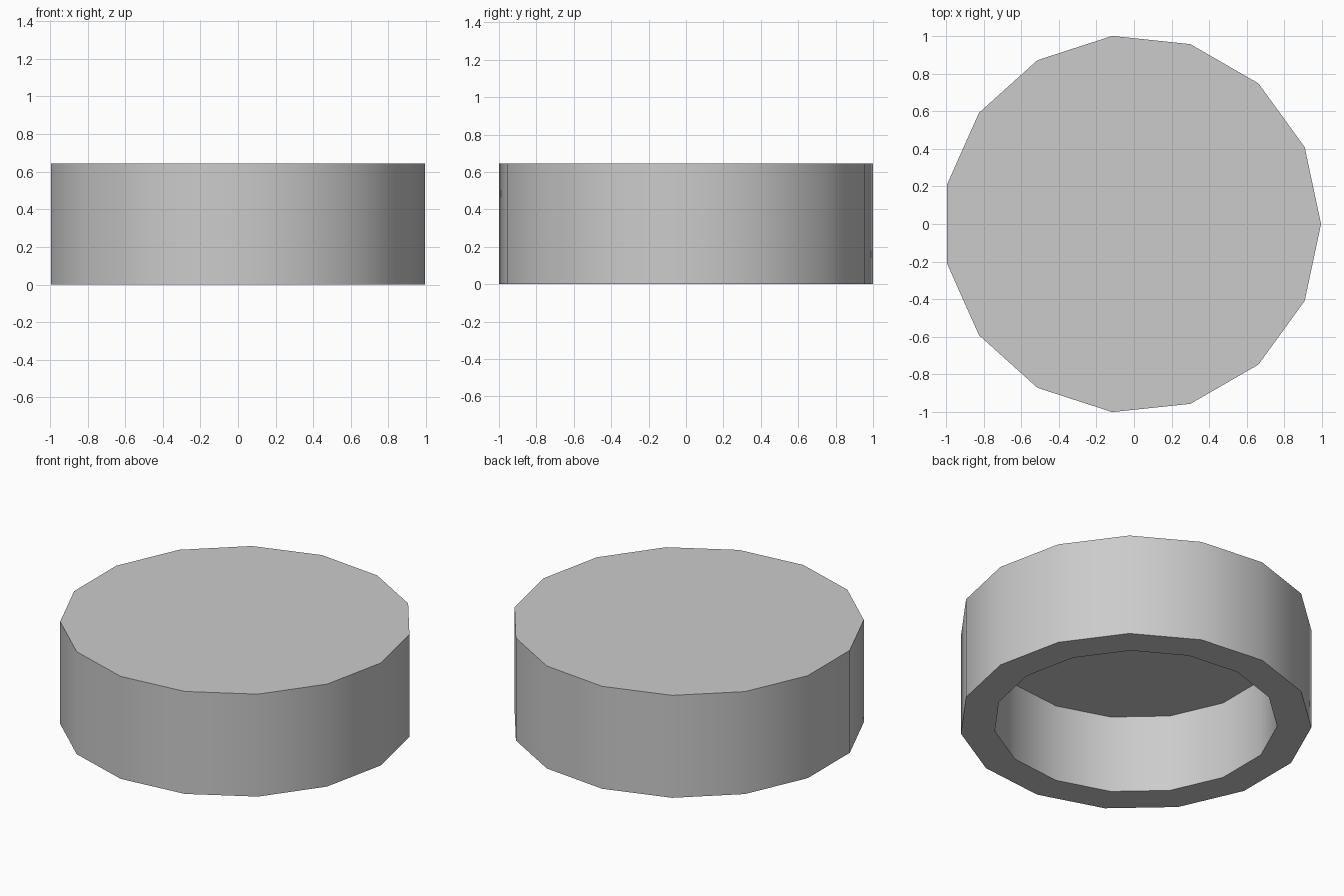
import bpy, bmesh
from math import cos, sin, tau

if "Cube" in bpy.data.objects:
    bpy.data.objects.remove(bpy.data.objects["Cube"])

SIDES, RADIUS, HEIGHT = 15, 1.0055, 0.645
INNER, DEPTH = 0.81, 0.49
SHIFT_X = -0.011  # centres the odd-sided outline on x

bm = bmesh.new()


def ring(radius, z):
    return [bm.verts.new((radius * cos(tau * i / SIDES) + SHIFT_X,
                          radius * sin(tau * i / SIDES), z))
            for i in range(SIDES)]


# Profile from the top, down the outside, under the rim and up the recess
rings = [ring(r, z) for r, z in ((RADIUS, HEIGHT), (RADIUS, 0),
                                 (INNER, 0), (INNER, DEPTH))]
for a, b in zip(rings, rings[1:]):
    for i in range(SIDES):
        j = (i + 1) % SIDES
        bm.faces.new((a[i], b[i], b[j], a[j]))

# Top cap and recess ceiling
bm.faces.new(rings[0])
bm.faces.new(rings[-1][::-1])
bmesh.ops.recalc_face_normals(bm, faces=bm.faces[:])

mesh = bpy.data.meshes.new("hollow_cap")
bm.to_mesh(mesh)
bm.free()
cap = bpy.data.objects.new("hollow_cap", mesh)
bpy.context.collection.objects.link(cap)

# Smooth round walls with crisp rims
bpy.context.view_layer.objects.active = cap
cap.select_set(True)
bpy.ops.object.shade_smooth_by_angle(angle=0.6)
